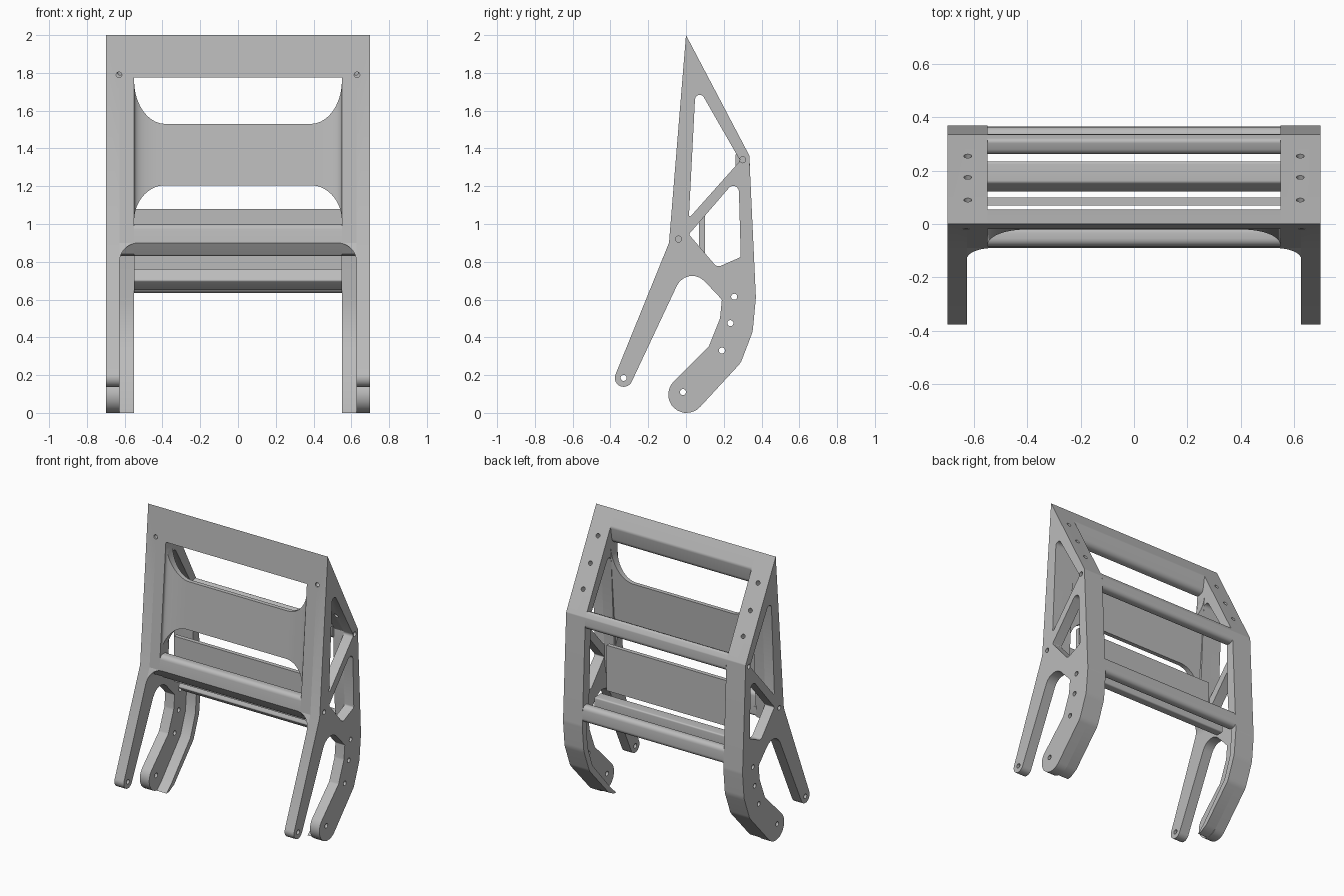
import bpy, bmesh, math
from mathutils import Vector, Matrix

if "Cube" in bpy.data.objects:
    bpy.data.objects.remove(bpy.data.objects["Cube"])

metal = bpy.data.materials.new("grey metal")
metal.diffuse_color = (0.5, 0.5, 0.5, 1)
metal.use_nodes = True
metal.node_tree.nodes["Principled BSDF"].inputs["Base Color"].default_value = metal.diffuse_color
XP, XI, XO = 0.627, 0.55, 0.70       # plate inner face, flange inner face, outer face


def finish(name, me):
    """Weld a mesh, fix its normals and make an object of it."""
    bm = bmesh.new()
    bm.from_mesh(me)
    bmesh.ops.remove_doubles(bm, verts=bm.verts, dist=1e-5)
    bmesh.ops.recalc_face_normals(bm, faces=bm.faces)
    bm.to_mesh(me)
    bm.free()
    me.materials.clear()
    me.materials.append(metal)
    ob = bpy.data.objects.new(name, me)
    bpy.context.collection.objects.link(ob)
    return ob


def rounded(pts, steps=6):
    """Polygon with an optional fillet radius as third value of each corner."""
    out = []
    n = len(pts)
    for i, p in enumerate(pts):
        r = p[2] if len(p) > 2 else 0
        P = Vector(p[:2])
        if r == 0:
            out.append(P)
            continue
        a = (Vector(pts[i - 1][:2]) - P).normalized()
        b = (Vector(pts[(i + 1) % n][:2]) - P).normalized()
        half = a.angle(b) / 2
        t = r / math.tan(half)
        c = P + (a + b).normalized() * r / math.sin(half)
        v0, v1 = P + a * t - c, P + b * t - c
        a0 = math.atan2(v0.y, v0.x)
        d = math.atan2(v1.y, v1.x) - a0
        d = (d + math.pi) % (2 * math.pi) - math.pi
        for k in range(steps + 1):
            w = a0 + d * k / steps
            out.append(c + r * Vector((math.cos(w), math.sin(w))))
    return out


def arc(cy, cz, r, a0, a1, n=14):
    return [(cy + r * math.cos(math.radians(a0 + (a1 - a0) * k / n)),
             cz + r * math.sin(math.radians(a0 + (a1 - a0) * k / n))) for k in range(n + 1)]


def extrude(name, loops, x0, x1):
    """Extrude y-z loops (outline, then holes) from x0 to x1."""
    cu = bpy.data.curves.new(name, 'CURVE')
    cu.dimensions, cu.fill_mode, cu.extrude = '2D', 'BOTH', abs(x1 - x0) / 2
    for loop in loops:
        sp = cu.splines.new('POLY')
        sp.points.add(len(loop) - 1)
        for q, p in zip(sp.points, loop):
            q.co = (p[0], p[1], 0, 1)
        sp.use_cyclic_u = True
    tmp = bpy.data.objects.new("tmp", cu)
    bpy.context.collection.objects.link(tmp)
    dg = bpy.context.evaluated_depsgraph_get()
    me = bpy.data.meshes.new_from_object(tmp.evaluated_get(dg))
    bpy.data.objects.remove(tmp)
    me.transform(Matrix(((0, 0, 1, (x0 + x1) / 2), (1, 0, 0, 0), (0, 1, 0, 0), (0, 0, 0, 1))))
    return finish(name, me)


def front_y(z):
    return -0.09 + (z - 0.9) * 0.09 / 1.1


# shared back edge, from apex down to the foot
BACK = [(0, 2), (0.335, 1.363, 0.02), (0.37, 0.61, 0.15), (0.353, 0.43, 0.15), (0.29, 0.265, 0.1)]

# side plate outline, windows and bolt holes
outline = rounded(BACK + arc(0.003, 0.097, 0.097, -42.4, -222.4) + [
    (0.12, 0.35, 0.03), (0.18, 0.50, 0.05), (0.19, 0.60, 0.01), (0.008, 0.793, 0.09)]
    + arc(-0.33, 0.185, 0.047, -25, -205) + [(-0.09, 0.9)])
upper_window = rounded([(0.052, 1.745, 0.025), (0.287, 1.335, 0.02), (0.015, 1.03, 0.006)])
lower_window = rounded([(0.278, 1.25, 0.03), (0.29, 0.825, 0.015), (0.165, 0.77, 0.03),
                        (0.015, 0.945, 0.008)])
holes = [arc(y, z, 0.016, 0, 345, 23) for y, z in [
    (0.30, 1.34), (-0.04, 0.92), (0.255, 0.615), (0.235, 0.475), (0.19, 0.33),
    (-0.016, 0.11), (-0.33, 0.185)]]

# flange that follows the front stile, back stile and rear leg
flange = rounded(BACK + [
    (0.075, 0.032), (0.02, 0.003), (-0.01, 0.0), (0.045, 0.05), (0.255, 0.29), (0.31, 0.44),
    (0.325, 0.61), (0.29, 0.825), (0.278, 1.25), (0.285, 1.345), (0.052, 1.745, 0.025),
    (0.015, 1.03), (0.012, 0.945), (0.0, 0.83), (-0.05, 0.84), (-0.09, 0.9)])


def cutter(pos, direction, depth):
    bpy.ops.mesh.primitive_cylinder_add(vertices=20, radius=0.015, depth=depth, location=pos)
    ob = bpy.context.object
    ob.rotation_euler = Vector(direction).to_track_quat('Z', 'Y').to_euler()
    ob.hide_render = True
    return ob


for s, side in ((1, "right"), (-1, "left")):
    plate = extrude(side + "_side_plate", [outline, upper_window, lower_window] + holes,
                    s * XP, s * XO)
    rim = extrude(side + "_flange", [flange], s * XI, s * XP)
    # bolt holes in the sloped back and the front face
    cutters = [cutter((s * 0.624, y, 2 - y * 1.901), (0, 0.885, 0.466), 0.22)
               for y in (0.09, 0.175, 0.255)]
    cutters.append(cutter((s * 0.63, front_y(1.79), 1.79), (0, 1, 0), 0.12))
    for ob in (plate, rim):
        bpy.context.view_layer.objects.active = ob
        for c in cutters:
            m = ob.modifiers.new("hole", 'BOOLEAN')
            m.operation, m.solver, m.object = 'DIFFERENCE', 'EXACT', c
            bpy.ops.object.modifier_apply(modifier=m.name)
    for c in cutters:
        bpy.data.objects.remove(c)

    # rounded corner where the front leg meets the front beam
    bm = bmesh.new()
    shape = [(XP, 0.9)] + arc(XP - 0.1, 0.8, 0.1, 90, 0, 10)
    rows = [[bm.verts.new((s * x, front_y(0.9) - (0.9 - z) * 0.407 + d, z)) for x, z in shape]
            for d in (0, 0.09)]
    for r in rows:
        bm.faces.new(r)
    for i in range(len(shape)):
        j = (i + 1) % len(shape)
        bm.faces.new((rows[0][i], rows[0][j], rows[1][j], rows[1][i]))
    me = bpy.data.meshes.new("corner")
    bm.to_mesh(me)
    bm.free()
    finish(side + "_leg_corner", me)

# cross members between the sides
bars = {
    "top_beam": [(0, 2), (0.055, 1.895, 0.03), (0.035, 1.775, 0.04), (front_y(1.775), 1.775)],
    "front_beam": [(-0.09, 0.9), (front_y(1.0), 1.0, 0.03), (-0.005, 1.0, 0.03),
                   (0.0, 0.83, 0.02), (-0.045, 0.83, 0.02)],
    "middle_rail": [(0.315, 1.401, 0.015), (0.335, 1.363, 0.02), (0.34, 1.28, 0.03),
                    (0.262, 1.28, 0.03), (0.262, 1.38, 0.03)],
    "lower_back_rail": [(0.29, 0.75, 0.035), (0.363, 0.75, 0.03), (0.368, 0.635, 0.03),
                        (0.29, 0.635, 0.035)],
    "lower_inner_rail": [(0.12, 0.70, 0.01), (0.155, 0.765, 0.015), (0.235, 0.765, 0.01),
                         (0.235, 0.65, 0.01), (0.18, 0.65, 0.02)],
    "inner_cross_plate": [(0.07, 0.76), (0.07, 1.08), (0.10, 1.08), (0.10, 0.76)],
}
for name, pts in bars.items():
    extrude(name, [rounded(pts)], -XI, XI)

# recessed front panel, flaring into the stiles
right = [0.385 + 0.165 * math.sin(math.radians(a)) for a in range(0, 91, 6)]
xs = [-x for x in reversed(right)] + right
bm = bmesh.new()
cols = []
for x in xs:
    t = min(1, (abs(x) - 0.385) / 0.165)
    rise = 1 - math.sqrt(max(0, 1 - t * t))
    zt, zb = 1.53 + 0.23 * rise, 1.205 - 0.19 * rise
    d = 0.045 * math.sqrt(max(0, 1 - t ** 2.5))
    cols.append([bm.verts.new((x, front_y(z) + o, z))
                 for z, o in ((zt, d), (zb, d), (zb, 0.075), (zt, 0.075))])
for a, b in zip(cols, cols[1:]):
    for k in range(4):
        m = (k + 1) % 4
        bm.faces.new((a[k], b[k], b[m], a[m]))
bm.faces.new(cols[0])
bm.faces.new(cols[-1])
me = bpy.data.meshes.new("panel")
bm.to_mesh(me)
bm.free()
finish("front_panel", me)

# smooth the curved parts, keep hard edges
bpy.ops.object.select_all(action='DESELECT')
for ob in bpy.context.scene.objects:
    ob.select_set(True)
    bpy.context.view_layer.objects.active = ob
bpy.ops.object.shade_smooth_by_angle(angle=math.radians(30))
